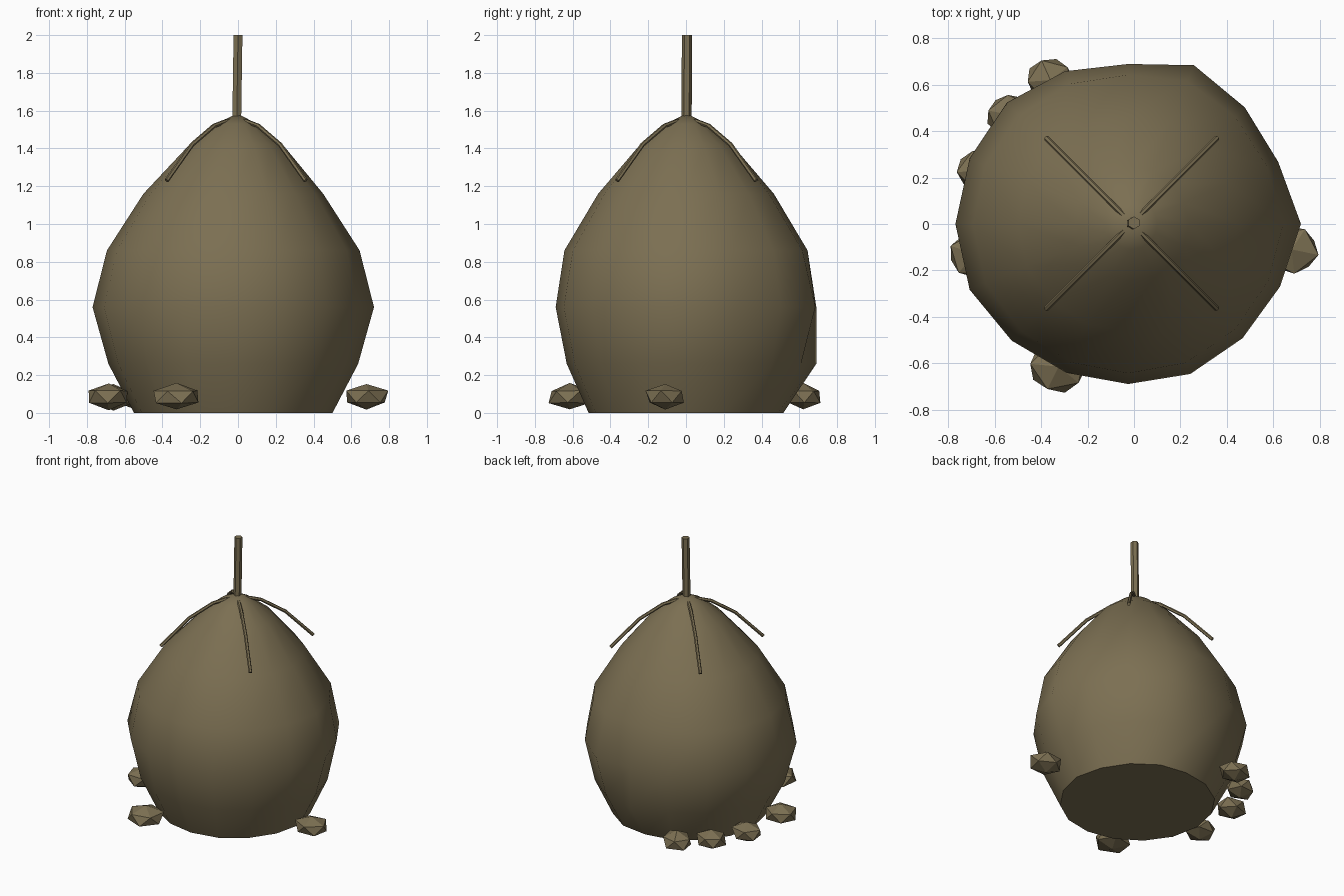
import bpy, bmesh, math, random
from mathutils import Vector, Matrix

if "Cube" in bpy.data.objects:
    bpy.data.objects.remove(bpy.data.objects["Cube"])

random.seed(4)
mat = bpy.data.materials.new("dried mud brown")
mat.diffuse_color = (0.2, 0.16, 0.085, 1)
mat.use_nodes = True
mat.node_tree.nodes["Principled BSDF"].inputs["Base Color"].default_value = mat.diffuse_color


def make(name, bm, smooth=None):
    bmesh.ops.recalc_face_normals(bm, faces=bm.faces)
    me = bpy.data.meshes.new(name)
    bm.to_mesh(me)
    bm.free()
    me.materials.append(mat)
    ob = bpy.data.objects.new(name, me)
    bpy.context.collection.objects.link(ob)
    if smooth:
        bpy.ops.object.select_all(action='DESELECT')
        ob.select_set(True)
        bpy.context.view_layer.objects.active = ob
        bpy.ops.object.shade_smooth_by_angle(angle=math.radians(smooth))
    return ob


def loft(bm, rings, cap_start=True, cap_end=True):
    vs = [[bm.verts.new(p) for p in r] for r in rings]
    n = len(vs[0])
    for a, b in zip(vs, vs[1:]):
        for i in range(n):
            j = (i + 1) % n
            bm.faces.new((a[i], a[j], b[j], b[i]))
    if cap_start:
        bm.faces.new(vs[0][::-1])
    if cap_end:
        bm.faces.new(vs[-1])
    return vs


def tube(name, path, radius, sides):
    bm = bmesh.new()
    pts = [Vector(p) for p in path]
    rings = []
    for i, p in enumerate(pts):
        d = (pts[min(i + 1, len(pts) - 1)] - pts[max(i - 1, 0)]).normalized()
        side = d.cross(Vector((0, 0, 1)))
        side = side.normalized() if side.length > 0.2 else Vector((0, 1, 0))
        up = side.cross(d).normalized()
        rings.append([p + radius * (side * math.cos(t) + up * math.sin(t))
                      for t in (2 * math.pi * k / sides for k in range(sides))])
    loft(bm, rings)
    return make(name, bm, 40)


# Uneven lathed pod body: (height, radius, share of the unevenness)
profile = [(0, .52, .25), (.26, .645, .6), (.56, .715, 1), (.86, .655, .5),
           (1.16, .47, .3), (1.42, .245, .2), (1.53, .11, 0)]
widest = [.745, .70, .711, .741, .69, .713, .74, .74,
          .745, .74, .711, .695, .69, .70, .697, .708]
rings = []
for z, r, w in profile:
    ring = []
    for k, m in enumerate(widest):
        a = 2 * math.pi * k / 16
        rr = r * (1 + w * (m / .715 - 1))
        if k == 4 and z == .26:
            rr = .69
        cx = -.025 if z < 1.3 else -.01
        ring.append((cx + rr * math.cos(a), rr * math.sin(a), z))
    rings.append(ring)
bm = bmesh.new()
vs = loft(bm, rings, True, False)
tip = bm.verts.new((-.003, .005, 1.585))
for i in range(16):
    bm.faces.new((vs[-1][i], vs[-1][(i + 1) % 16], tip))
make("pod_body", bm, 40)

# Hanging stem
tube("stem", [(-.007, .003, 1.53), (0, .005, 2.0)], .027, 6)

# Four drooping cords
for n, a in enumerate((45, 135, 225, 315)):
    c, s = math.cos(math.radians(a)), math.sin(math.radians(a))
    path = [(-.01 + r * c, .003 + r * s, z) for r, z in
            ((.04, 1.55), (.09, 1.54), (.165, 1.52), (.33, 1.42), (.52, 1.23))]
    tube("cord_%d" % (n + 1), path, .012, 6)

# Flattened stones around the foot: x, y, half width
stones = [(.68, -.11, .125), (-.325, -.615, .135), (-.685, -.13, .12),
          (-.66, .23, .115), (-.535, .47, .11), (-.36, .62, .115)]
for n, (x, y, r) in enumerate(stones):
    bm = bmesh.new()
    bmesh.ops.create_icosphere(bm, subdivisions=1, radius=1)
    for v in bm.verts:
        v.co *= random.uniform(.93, 1.07)
    m = (Matrix.Translation((x, y, .085)) @ Matrix.Diagonal((r, r * .9, .07, 1))
         @ Matrix.Rotation(random.uniform(0, 6), 4, 'Z'))
    bmesh.ops.transform(bm, matrix=m, verts=bm.verts)
    make("stone_%d" % (n + 1), bm)
